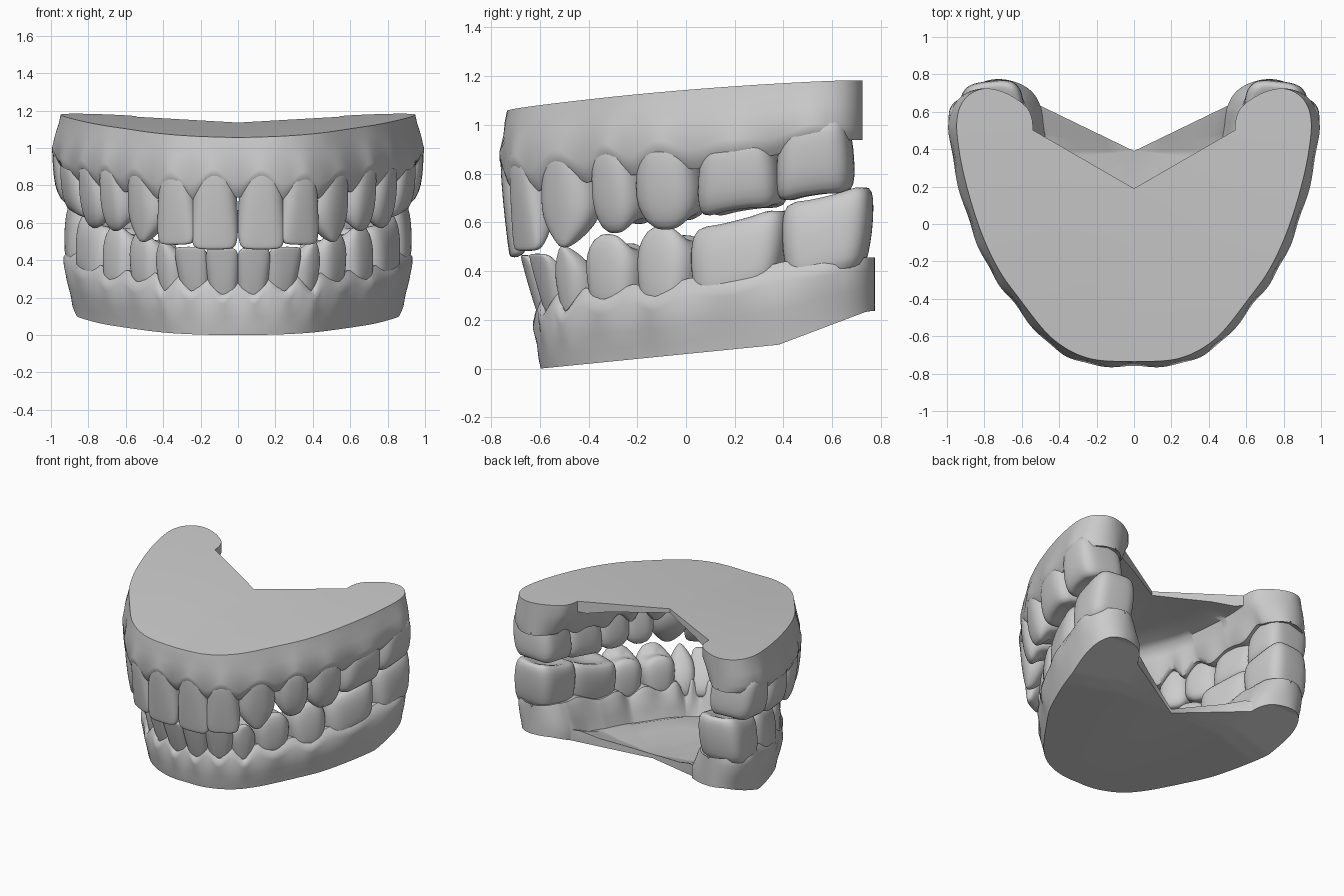
import bpy, bmesh
from math import sin, cos, pi, copysign
from mathutils import Vector

if "Cube" in bpy.data.objects:
    bpy.data.objects.remove(bpy.data.objects["Cube"])

# Facial arch curves: one control point per tooth boundary, so u = tooth index
UPPER = dict(
    dir=1, end=7.25, corner=6.3, notch=(0, .19), inset=.0,
    arch=[(0, -.75), (.25, -.735), (.45, -.63), (.63, -.42), (.765, -.23),
          (.875, .03), (.96, .36), (.983, .67), (.94, .95)],
    gum=[.83, .81, .83, .86, .87, .87, .945],
    tip=[.46, .485, .50, .555, .57, .64, .70],
    depth=[.2, .19, .23, .27, .29, .33, .35],
    scallop=[.1, .1, .09, .08, .07, .04, .03],
    lean=[-.02, -.02, -.02, -.03, -.03, -.03, -.03], slope=.14,
    base=lambda x, y: 1.055 + .11 * (y + .74) - .025 * (y + .74) ** 2 + .025 * abs(x))
LOWER = dict(
    dir=-1, end=7.1, corner=6.6, notch=(0, .39), inset=.05,
    arch=[(0, -.66), (.175, -.64), (.345, -.565), (.475, -.44), (.62, -.23),
          (.76, 0), (.89, .38), (.93, .74), (.915, 1.05)],
    gum=[.22, .24, .24, .29, .30, .37, .45],
    tip=[.465, .47, .50, .55, .585, .62, .72],
    depth=[.16, .17, .2, .24, .27, .33, .34],
    scallop=[.09, .09, .08, .06, .05, .03, .03],
    lean=[.09, .08, .06, .02, 0, -.02, -.02], slope=.24,
    base=lambda x, y: max(0, .1 * (y + .6)) + .1 * min(1, max(0, (y - .38) / .36)))

NAMES = ["central_incisor", "lateral_incisor", "canine", "premolar_1",
         "premolar_2", "molar_1", "molar_2"]

# Crown rings: height, width factor, depth factor, cusp weight
INCISOR = [(-.2, .72, .8, 0), (0, .87, 1, 0), (.25, .96, 1, 0), (.6, 1.02, .75, 0),
           (.86, 1, .45, 0), (.97, .9, .3, 0), (1, .72, .18, 0)]
CANINE = [(-.2, .7, .8, 0), (0, .86, 1, 0), (.3, .97, 1, 0), (.55, 1, .86, 0),
          (.76, .78, .62, 0), (.92, .4, .38, 0), (1, .16, .16, 0)]
PREMOLAR = [(-.2, .75, .85, 0), (0, .88, .97, 0), (.3, .98, 1, 0), (.6, 1.02, .98, .2),
            (.84, .92, .87, .7), (.97, .66, .66, 1), (.88, .36, .35, .4)]
MOLAR = [(-.3, .8, .85, 0), (0, .92, .97, 0), (.3, 1, 1, 0), (.65, 1.03, 1, .1),
         (.9, 1, .9, .8), (1, .86, .72, 1), (.88, .42, .35, .3)]
# Style: rings, superellipse power, cusp pattern, cusp height
STYLES = [(INCISOR, 2.8, 0, 0)] * 2 + [(CANINE, 2.4, 0, 0)] + \
         [(PREMOLAR, 2.9, 2, .025)] * 2 + [(MOLAR, 3.6, 4, .005)] * 2


def ctrl(J, i):
    x, y = J["arch"][min(abs(i), 8)]
    return Vector((-x if i < 0 else x, y))


def curve(J, u):
    i = int(u // 1)
    t = u - i
    a, b, c, d = (ctrl(J, i + k) for k in (-1, 0, 1, 2))
    return .5 * (2 * b + (c - a) * t + (2 * a - 5 * b + 4 * c - d) * t * t
                 + (3 * b - a - 3 * c + d) * t ** 3)


def frame(J, u):
    t = (curve(J, u + .3) - curve(J, u - .3)).normalized()
    return curve(J, u), t, Vector((t.y, -t.x))


def blend(vals, u):
    v = min(max(abs(u) - .5, 0), 6)
    i = min(int(v), 5)
    return vals[i] + (vals[i + 1] - vals[i]) * (v - i)


def make_object(name, bm):
    bmesh.ops.recalc_face_normals(bm, faces=bm.faces[:])
    me = bpy.data.meshes.new(name)
    bm.to_mesh(me)
    bm.free()
    ob = bpy.data.objects.new(name, me)
    bpy.context.collection.objects.link(ob)
    for p in me.polygons:
        p.use_smooth = True
    return ob


# One tooth, lofted from superellipse rings and mirrored to the other side
def tooth(J, i, name):
    rings, power, pattern, cusp = STYLES[i]
    F, t, n = frame(J, i + .5)
    w = (ctrl(J, i + 1) - ctrl(J, i)).length
    d, zg, zt = J["depth"][i], J["gum"][i], J["tip"][i]
    zg += J["dir"] * .015
    slope = J["slope"] if i > 4 else 0
    bm = bmesh.new()
    loops, seg = [], 28

    def place(a, b, h, extra):
        out = b - d / 2 + J["lean"][i] * (h - .6)
        p = F + t * a + n * out
        return bm.verts.new((p.x, p.y, zg + (zt - zg) * h + slope * a - J["dir"] * extra))

    for h, fa, fb, cw in rings:
        loop = []
        for k in range(seg):
            q = 2 * pi * k / seg
            c, s = cos(q), sin(q)
            a = w / 2 * fa * copysign(abs(c) ** (2 / power), c)
            b = d / 2 * fb * copysign(abs(s) ** (2 / power), s)
            if i < 3:
                b += (1 - fb) * d / 2 * .75
            extra = -cusp * cw * cos(pattern * q) if pattern else 0
            if pattern == 2:  # lower lingual cusp
                extra -= .045 * cw * (.5 - .5 * s)
            loop.append(place(a, b, h, extra))
        loops.append(loop)
    for A, B in zip(loops, loops[1:]):
        for k in range(seg):
            m = (k + 1) % seg
            bm.faces.new((A[k], A[m], B[m], B[k]))
    h, fa, fb, cw = rings[-1]
    tip = place(0, (1 - fb) * d / 2 * .75 if i < 3 else 0, h + (.01 if i < 3 else -.04), 0)
    for k in range(seg):
        bm.faces.new((loops[-1][k], loops[-1][(k + 1) % seg], tip))
    bm.faces.new(loops[0])
    ob = make_object(name, bm)
    ob.modifiers.new("mirror", "MIRROR").use_mirror_merge = False
    ob.modifiers.new("smooth", "SUBSURF").levels = 1


# Gum with plaster base: cross-sections swept round the arch; between the notch
# corners they fan in to the notch vertex, beyond them they close on themselves
def gum(J, name):
    bm = bmesh.new()
    sg, N, rows = J["dir"], 150, []
    V = Vector(J["notch"])
    zv = J["base"](*V)
    top = bm.verts.new((V.x, V.y, zv))
    under = bm.verts.new((V.x, V.y, zv - sg * .03))
    for j in range(-N, N + 1):
        v = abs(j) / N
        u = copysign(J["end"] * (1 - (1 - v) ** 1.5), j)
        F, t, n = frame(J, u)
        D = blend(J["depth"], u)
        pap = cos(pi * min(abs(u), 6.7)) ** 2
        apex = blend(J["gum"], u)
        zm = apex - sg * blend(J["scallop"], u) * pap
        ins = J["inset"] * max(0, 1 - abs(u) / 4)
        rear = min(1, abs(u) / 4)
        # rounded back end
        e = max(0, (abs(u) - 6.3) / (J["end"] - 6.3))
        k = max(.03, (1 - min(1, e) ** 2.6) ** .5)
        mid = (D + .07) / 2

        def xy(o):
            return F - n * (mid + (o - mid) * k)

        Z = J["base"](*xy(.01))
        rip = .008 * (1 - pap)
        prof = [(D + .09, None), (ins + .015 + .015 * rear, None),
                (ins + .006 + .014 * rear, Z + (apex - Z) * .2),
                (ins + .003 - rip * .3, Z + (apex - Z) * .45),
                (ins - .008 - rip, Z + (zm - Z) * .75),
                (ins - .008 - rip + .022 * pap, zm + sg * .03),
                (ins + .004 + .03 * pap, zm + sg * .004),
                (ins + .05 + .02 * pap, zm + sg * .01),
                (D * .5, zm + sg * .03), (D - .03, zm + sg * .01),
                (D + .008, zm + sg * .005), (D + .03, zm + sg * .035),
                (D + .06, apex + (Z - apex) * .4), (D + .09, apex + (Z - apex) * .65)]
        row = []
        for o, z in prof:
            p = xy(o)
            row.append(bm.verts.new((p.x, p.y, J["base"](*p) if z is None else z)))
        fan = []
        if abs(u) <= J["corner"]:
            L = xy(D + .09)
            for f, th in ((.1, .085), (.35, .06), (.7, .045)):
                p = L.lerp(V, f)
                fan.append(bm.verts.new((p.x, p.y, J["base"](*p) - sg * th)))
        rows.append((row, fan))
    for (A, fa), (B, fb) in zip(rows, rows[1:]):
        for a, b, c, d in zip(A, A[1:], B[1:], B):
            bm.faces.new((a, b, c, d))
        if fa and fb:
            A2, B2 = [A[-1]] + fa, [B[-1]] + fb
            for a, b, c, d in zip(A2, A2[1:], B2[1:], B2):
                bm.faces.new((a, b, c, d))
            bm.faces.new((top, A[0], B[0]))
            bm.faces.new((under, fa[-1], fb[-1]))
        else:
            bm.faces.new((A[-1], A[0], B[0], B[-1]))
    # notch walls and end caps
    inner = [r for r in rows if r[1]]
    for row, fan in (inner[0], inner[-1]):
        bm.faces.new([top, row[0], row[-1]] + fan + [under])
    for row, fan in (rows[0], rows[-1]):
        bm.faces.new(row)
    ob = make_object(name, bm)
    bpy.ops.object.select_all(action='DESELECT')
    bpy.context.view_layer.objects.active = ob
    ob.select_set(True)
    bpy.ops.object.shade_smooth_by_angle(angle=.95)


for jaw, J in (("upper", UPPER), ("lower", LOWER)):
    gum(J, jaw + "_gum")
    for i, nm in enumerate(NAMES):
        tooth(J, i, jaw + "_" + nm)
